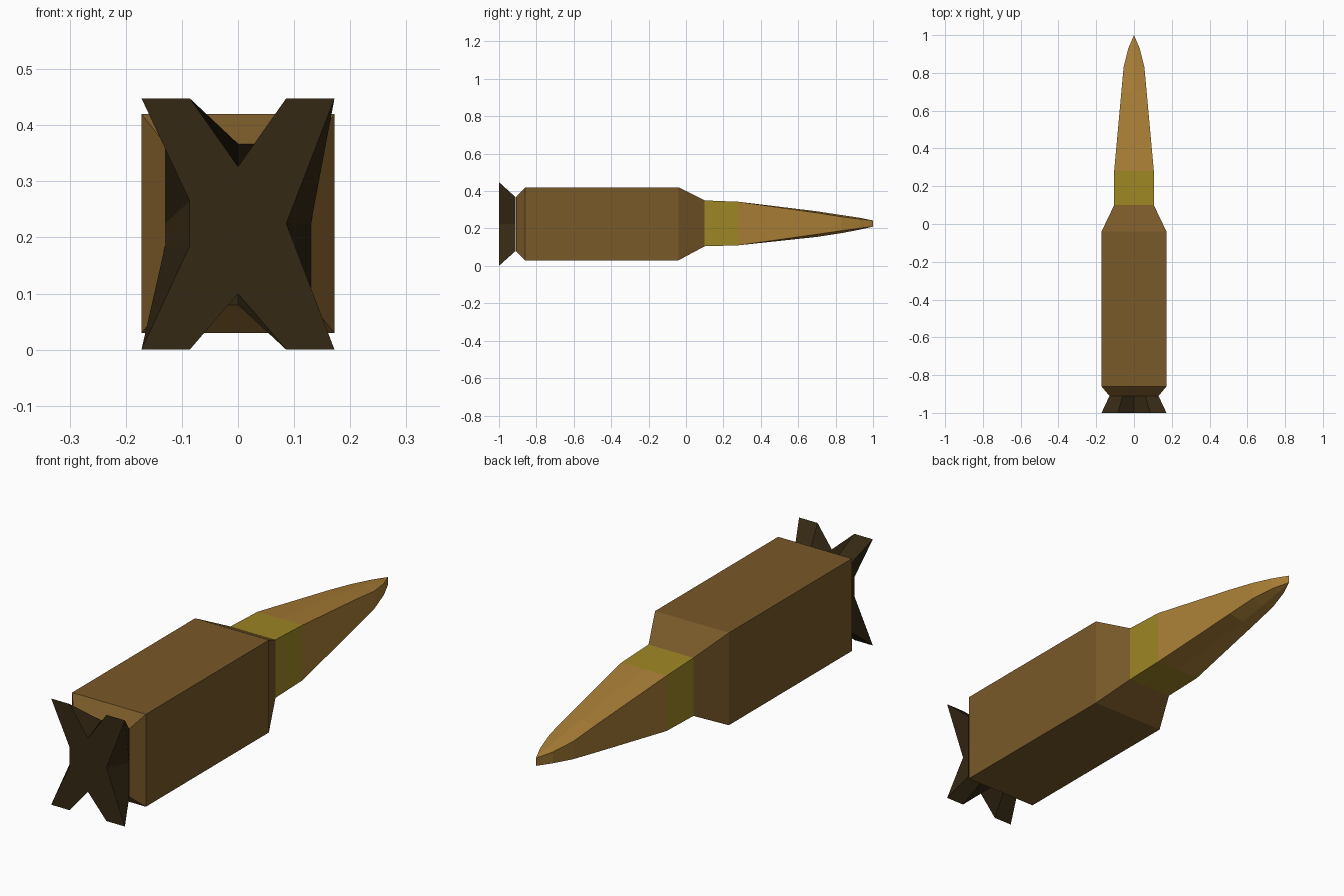
import bpy
import bmesh

cube = bpy.data.objects.get("Cube")
if cube:
    bpy.data.objects.remove(cube, do_unlink=True)


def material(name, rgb):
    mat = bpy.data.materials.new(name)
    mat.use_nodes = True
    colour = (*rgb, 1.0)
    mat.diffuse_color = colour
    mat.node_tree.nodes["Principled BSDF"].inputs["Base Color"].default_value = colour
    return mat


brown = material("case brown", (0.19, 0.10, 0.022))
dark = material("dark bronze", (0.036, 0.022, 0.007))
brass = material("neck brass", (0.34, 0.24, 0.018))
copper = material("tip copper", (0.40, 0.21, 0.037))


def loft(name, rings, mat, cap_start=False, cap_end=False):
    """Skin a list of (y, [(x, z), ...]) rings with equal point counts."""
    bm = bmesh.new()
    loops = [[bm.verts.new((x, y, z)) for x, z in pts] for y, pts in rings]
    for a, b in zip(loops, loops[1:]):
        for i in range(len(a)):
            j = (i + 1) % len(a)
            bm.faces.new((a[i], a[j], b[j], b[i]))
    if cap_start:
        bm.faces.new(loops[0])
    if cap_end:
        bm.faces.new(loops[-1])
    bmesh.ops.remove_doubles(bm, verts=bm.verts, dist=0.0005)
    bmesh.ops.recalc_face_normals(bm, faces=bm.faces)
    mesh = bpy.data.meshes.new(name)
    bm.to_mesh(mesh)
    bm.free()
    mesh.materials.append(mat)
    obj = bpy.data.objects.new(name, mesh)
    bpy.context.collection.objects.link(obj)
    return obj


def box(w, low, high):
    return [(-w, high), (w, high), (w, low), (-w, low)]


def ridged(w, low, high, low_mid, high_mid):
    return [(-w, high), (0, high_mid), (w, high), (w, low), (0, low_mid), (-w, low)]


# Square case with tapered rear and shoulder
loft("case", [
    (-0.91, box(0.13, 0.08, 0.367)),
    (-0.86, box(0.172, 0.03, 0.42)),
    (-0.04, box(0.172, 0.03, 0.42)),
    (0.10, box(0.105, 0.105, 0.35)),
], brown, cap_start=True, cap_end=True)

# Neck band
loft("neck", [
    (0.10, box(0.105, 0.105, 0.35)),
    (0.28, box(0.105, 0.11, 0.343)),
], brass, cap_start=True, cap_end=True)

# Pointed tip ending in a short upright edge
loft("tip", [
    (0.28, ridged(0.105, 0.11, 0.343, 0.11, 0.343)),
    (0.70, ridged(0.067, 0.169, 0.284, 0.155, 0.292)),
    (0.83, ridged(0.055, 0.188, 0.263, 0.175, 0.272)),
    (0.93, ridged(0.030, 0.202, 0.250, 0.194, 0.257)),
    (1.00, ridged(0.0, 0.21, 0.243, 0.21, 0.243)),
], copper, cap_start=True)

# Flared cross-shaped base, blending into the rear of the case
cross = [(-0.172, 0.448), (-0.086, 0.448), (0, 0.326), (0.086, 0.448), (0.172, 0.448),
         (0.086, 0.225), (0.172, 0), (0.086, 0), (0, 0.10), (-0.086, 0), (-0.172, 0),
         (-0.086, 0.185), (-0.086, 0.265)]
seat = [(-0.13, 0.367), (-0.06, 0.367), (0, 0.367), (0.06, 0.367), (0.13, 0.367),
        (0.13, 0.225), (0.13, 0.08), (0.06, 0.08), (0, 0.08), (-0.06, 0.08), (-0.13, 0.08),
        (-0.13, 0.185), (-0.13, 0.225)]
loft("base", [(-1.0, cross), (-0.911, seat)], dark, cap_start=True, cap_end=True)
